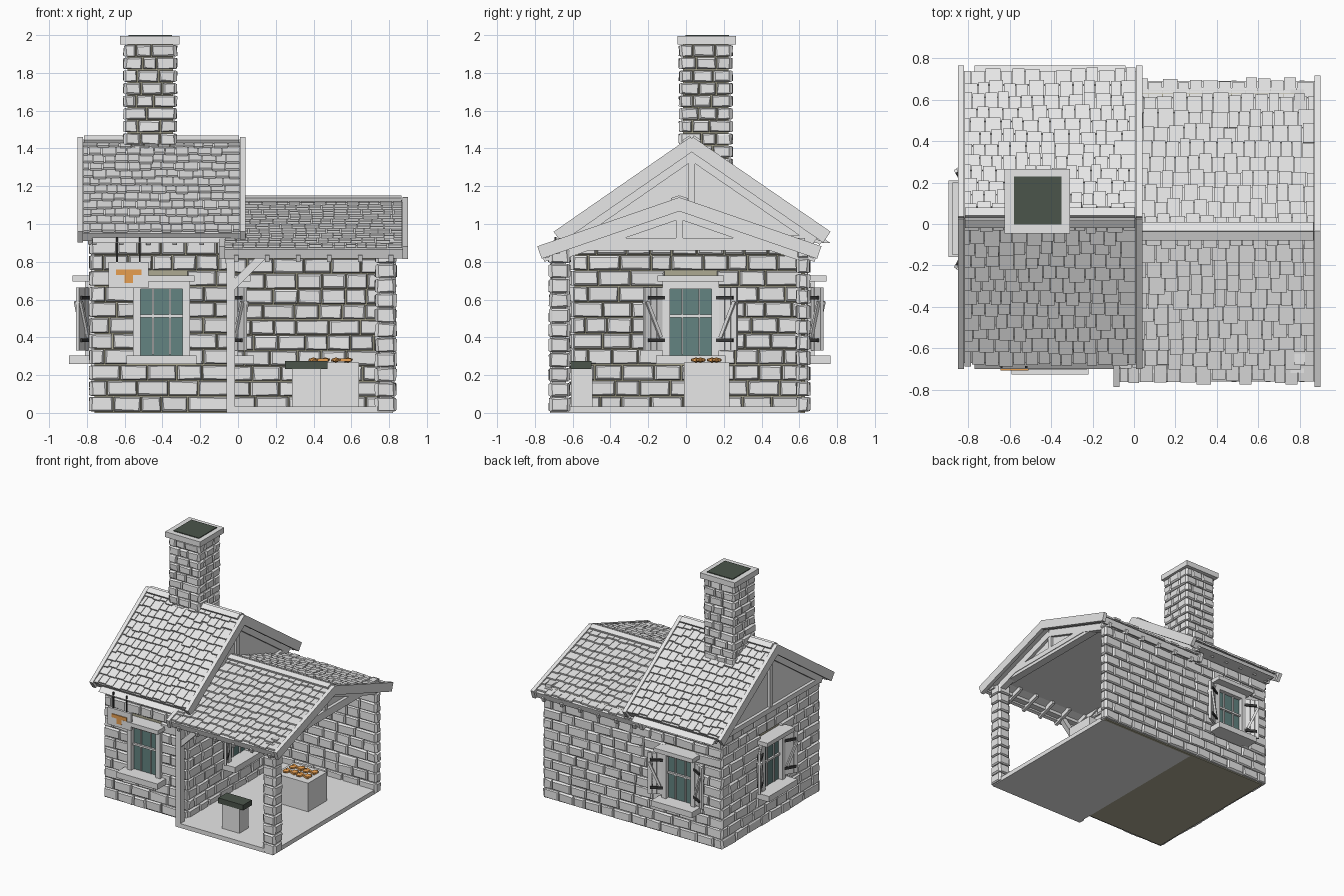
import bpy, bmesh, math, random
from mathutils import Matrix, Vector

random.seed(4)
if "Cube" in bpy.data.objects:
    bpy.data.objects.remove(bpy.data.objects["Cube"], do_unlink=True)


def material(name, rgb):
    m = bpy.data.materials.new(name)
    m.use_nodes = True
    m.diffuse_color = (*rgb, 1)
    m.node_tree.nodes["Principled BSDF"].inputs["Base Color"].default_value = (*rgb, 1)
    return m


GREY = material("pale_grey", (0.8, 0.8, 0.8))
MORTAR = material("olive_mortar", (0.42, 0.40, 0.29))
DARK = material("soot_green", (0.07, 0.09, 0.07))
IRON = material("black_iron", (0.04, 0.04, 0.04))
ORANGE = material("hot_orange", (1.0, 0.43, 0.1))
GLASS = material("teal_glass", (0.125, 0.23, 0.22))
ID = Matrix.Identity(4)


def finish(name, bm, mat):
    bmesh.ops.recalc_face_normals(bm, faces=bm.faces)
    me = bpy.data.meshes.new(name)
    bm.to_mesh(me)
    bm.free()
    me.materials.append(mat)
    ob = bpy.data.objects.new(name, me)
    bpy.context.collection.objects.link(ob)


def box(bm, lo, hi, M=ID):
    lo, hi = Vector(lo), Vector(hi)
    S = Matrix.Diagonal((*(hi - lo), 1))
    bmesh.ops.create_cube(bm, size=1, matrix=M @ Matrix.Translation((lo + hi) / 2) @ S)


def part(name, mat, *boxes, M=ID):
    bm = bmesh.new()
    for lo, hi in boxes:
        box(bm, lo, hi, M)
    finish(name, bm, mat)


def beam(bm, p0, p1, w, M=ID):
    p0, p1 = Vector(p0), Vector(p1)
    R = (p1 - p0).to_track_quat('Z', 'Y').to_matrix().to_4x4()
    box(bm, (-w / 2, -w / 2, 0), (w / 2, w / 2, (p1 - p0).length), M @ Matrix.Translation(p0) @ R)


def place(x, y, turn):
    """Wall frame: local x runs along the wall, local -y points outward."""
    return Matrix.Translation((x, y, 0)) @ Matrix.Rotation(math.radians(turn), 4, 'Z')


def stone(bm, M, a, b, z0, z1):
    """One rough block with a chamfered outer face."""
    rings = []
    for y, inset in ((0.025, 0), (0.004, 0), (-0.006, 0.007)):
        ring = []
        for x, z in ((a + inset, z0 + inset), (b - inset, z0 + inset),
                     (b - inset, z1 - inset), (a + inset, z1 - inset)):
            j = 0.004 if inset else 0
            ring.append(bm.verts.new(M @ Vector((x + random.uniform(-j, j), y + random.uniform(-j, j),
                                                 z + random.uniform(-j, j)))))
        rings.append(ring)
    bm.faces.new(rings[0])
    bm.faces.new(rings[2])
    for r, q in zip(rings, rings[1:]):
        for i in range(4):
            bm.faces.new((r[i], r[i - 1], q[i - 1], q[i]))


def masonry(bm, M, length, z0, z1, rows, width, hole=None):
    h = (z1 - z0) / rows
    for r in range(rows):
        low, high = z0 + r * h, z0 + (r + 1) * h
        spans = [(-length / 2, length / 2)]
        if hole is not None and high > 0.30 and low < 0.70:
            spans = [(-length / 2, hole - 0.135), (hole + 0.135, length / 2)]
        for start, end in spans:
            x = start
            first = True
            while x < end - 0.001:
                w = width * random.uniform(0.75, 1.25) * (0.6 if first and r % 2 else 1)
                nx = end if end - x - w < width * 0.5 else x + w
                stone(bm, M, x + 0.003, nx - 0.003, low + 0.003, high - 0.003)
                x, first = nx, False


def window(name, M, shutters):
    bars = [((s * 0.13 - 0.02, -0.03, 0.3), (s * 0.13 + 0.02, 0.02, 0.7)) for s in (-1, 1)]
    bars += [((s * 0.045 - 0.005, -0.005, 0.31), (s * 0.045 + 0.005, 0.015, 0.67)) for s in (-1, 1)]
    bars += [((-0.13, -0.03, 0.655), (0.13, 0.02, 0.695)),
             ((-0.12, -0.01, 0.505), (0.12, 0.015, 0.52)),
             ((-0.175, -0.095, 0.695), (0.175, 0.02, 0.728)),
             ((-0.185, -0.115, 0.258), (0.185, 0.02, 0.305))]
    part(name + "_frame", GREY, *bars, M=M)
    part(name + "_glass", GLASS, ((-0.12, 0.006, 0.3), (0.12, 0.02, 0.67)), M=M)
    if not shutters:
        return
    wood, hinges = bmesh.new(), bmesh.new()
    for s in (-1, 1):
        N = M @ Matrix.Translation((s * 0.155, -0.02, 0)) @ Matrix.Rotation(-s * 0.5, 4, 'Z') @ Matrix.Diagonal((s, 1, 1, 1))
        for i in range(3):
            box(wood, (i * 0.036, -0.009, 0.33), (i * 0.036 + 0.033, 0.009, 0.665), N)
        for z in (0.385, 0.61):
            for y in (-0.014, 0.014):
                box(hinges, (-0.012, y - 0.006, z - 0.01), (0.085, y + 0.006, z + 0.01), N)
        for y in (-0.014, 0.014):
            beam(wood, (0.012, y, 0.4), (0.095, y, 0.59), 0.018, N)
    finish(name + "_shutters", wood, GREY)
    finish(name + "_hinges", hinges, IRON)


def roof(name, x0, x1, ry, rz, ends, ez, gables, gz, sink, rows):
    """Gabled roof: shingles, rake boards, rafters, truss and attic."""
    deck, tiles, trim = bmesh.new(), bmesh.new(), bmesh.new()
    attic = []
    for ye in ends:
        d = Vector((0, ye - ry, ez - rz))
        L = d.length
        d.normalize()
        n = Vector((0, -d.z, d.y)) if d.y > 0 else Vector((0, d.z, -d.y))
        M = Matrix.Translation((0, ry, rz)) @ Matrix(((1, 0, 0, 0), (0, d.y, n.y, 0), (0, d.z, n.z, 0), (0, 0, 0, 1)))
        box(deck, (x0, 0, -0.03), (x1, L, 0), M)
        step = L / rows
        for r in range(rows):
            x = x0
            while x < x1 - 0.001:
                w = random.uniform(0.05, 0.078) * (0.55 if x == x0 and r % 2 else 1)
                nx = x1 if x1 - x - w < 0.03 else x + w
                drop = step * (r + 1) + random.uniform(-0.014, 0.012)
                T = M @ Matrix.Translation((0, r * step - 0.01, 0)) @ Matrix.Rotation(0.16, 4, 'X')
                box(tiles, (x + 0.002, 0, -0.004), (nx - 0.002, drop - r * step + 0.01, 0.01), T)
                x = nx
        for a in (x0 - 0.03, x1):
            box(trim, (a, -0.01, -0.045), (a + 0.03, L + 0.02, 0.025), M)
        box(trim, (x0 + 0.005, -0.01, 0.012), (x1 - 0.005, 0.035, 0.035), M)
        box(trim, (x0, L - 0.025, -0.05), (x1, L, -0.01), M)
        for i in range(6):
            x = x0 + 0.06 + i * (x1 - x0 - 0.12) / 5
            box(trim, (x - 0.012, L * 0.78, -0.065), (x + 0.012, L + 0.012, -0.03), M)
        for g, s in zip(gables, (-1, 1)):
            box(trim, (g - 0.025, 0.02, -0.085), (g + 0.025, L - 0.02, -0.03), M)
        attic.append(ry + d.y / -d.z * (rz - sink - gz))
    for g in gables:
        box(trim, (g - 0.025, ends[0] + 0.08, gz), (g + 0.025, ends[1] - 0.06, gz + 0.04))
        box(trim, (g - 0.02, ry - 0.018, gz), (g + 0.02, ry + 0.018, rz - 0.03))
    # closed attic between the gables
    tri = [(attic[0], gz), (attic[1], gz), (ry, rz - sink)]
    va, vb = [[deck.verts.new((g, y, z)) for y, z in tri] for g in gables]
    deck.faces.new(va)
    deck.faces.new(vb)
    for i in range(3):
        deck.faces.new((va[i], va[i - 1], vb[i - 1], vb[i]))
    finish(name + "_roof_deck", deck, GREY)
    finish(name + "_roof_shingles", tiles, GREY)
    finish(name + "_roof_trim", trim, GREY)


# Stone walls over mortar cores
part("house_core", MORTAR, ((-0.76, -0.59, 0), (-0.05, 0.63, 0.92)))
part("back_wall_core", MORTAR, ((-0.06, 0.61, 0), (0.81, 0.63, 0.9)))
front, left = place(-0.405, -0.61, 0), place(-0.78, 0.025, -90)
back, inner = place(0.025, 0.65, 180), place(-0.03, 0.025, 90)
walls = bmesh.new()
masonry(walls, front, 0.75, 0.005, 0.92, 11, 0.14, 0)
masonry(walls, left, 1.25, 0.005, 0.92, 11, 0.14, 0)
masonry(walls, back, 1.61, 0.005, 0.9, 11, 0.14, 0.43)
masonry(walls, inner, 1.25, 0.005, 0.92, 11, 0.14, 0)
masonry(walls, place(0.4, 0.59, 0), 0.86, 0.005, 0.9, 11, 0.14)
masonry(walls, place(0.83, 0.62, 90), 0.06, 0.005, 0.9, 11, 0.2)
finish("wall_stones", walls, GREY)

# Windows
window("front_window", front, False)
window("left_window", left, True)
window("back_window", place(-0.405, 0.65, 180), True)
window("porch_window", inner, True)

# Roofs
roof("house", -0.82, 0.01, 0.03, 1.435, (-0.67, 0.735), 0.95, (-0.77, -0.04), 0.9, 0.03, 12)
roof("porch", -0.07, 0.87, -0.035, 1.115, (-0.76, 0.69), 0.865, (-0.04, 0.8), 0.885, 0.02, 10)

# Chimney
part("chimney_core", MORTAR, ((-0.585, -0.015, 1.15), (-0.345, 0.225, 1.95)))
flue = bmesh.new()
for x, y, turn in ((0, -0.135, 0), (0.135, 0, 90), (0, 0.135, 180), (-0.135, 0, -90)):
    masonry(flue, place(x - 0.465, y + 0.105, turn), 0.27, 1.15, 1.95, 12, 0.095)
finish("chimney_stones", flue, GREY)
part("chimney_cap", GREY, ((-0.625, -0.045, 1.95), (-0.31, 0.265, 1.994)))
part("chimney_opening", DARK, ((-0.58, -0.003, 1.985), (-0.35, 0.228, 2.0)))

# Porch floor, pillar, post and beams
part("porch_floor", GREY, ((-0.05, -0.72, 0), (0.82, 0.61, 0.035)))
pillar = bmesh.new()
box(pillar, (0.75, -0.71, 0), (0.815, -0.635, 0.88))
for x, y, turn in ((0, -0.05, 0), (0.05, 0, 90), (0, 0.05, 180), (-0.05, 0, -90)):
    masonry(pillar, place(x + 0.782, y - 0.67, turn), 0.1, 0.005, 0.87, 11, 0.2)
finish("corner_pillar", pillar, GREY)
frame = bmesh.new()
box(frame, (-0.06, -0.72, 0), (-0.015, -0.67, 0.88))
box(frame, (-0.07, -0.72, 0.84), (0.85, -0.67, 0.885))
box(frame, (0.755, -0.72, 0.86), (0.82, 0.65, 0.9))
beam(frame, (-0.03, -0.695, 0.67), (0.16, -0.695, 0.86), 0.04)
finish("porch_frame", frame, GREY)

# Anvil, work table and hot iron
part("anvil_block", GREY, ((0.285, -0.61, 0.03), (0.44, -0.495, 0.232)))
part("anvil", DARK, ((0.25, -0.612, 0.232), (0.475, -0.5, 0.275)))
part("work_table", GREY, ((0.34, -0.01, 0.03), (0.64, 0.23, 0.268)))
hot = bmesh.new()
for cx, cy in ((0.43, 0.065), (0.55, 0.065), (0.43, 0.15), (0.55, 0.15)):
    for s in (-1, 1):
        M = Matrix.Translation((cx + s * 0.032, cy + s * 0.012, 0.28)) @ Matrix.Diagonal((1, 1, 0.45, 1))
        bmesh.ops.create_icosphere(hot, subdivisions=1, radius=0.03, matrix=M)
    beam(hot, (cx - 0.05, cy + 0.02, 0.28), (cx + 0.05, cy - 0.02, 0.28), 0.016)
finish("hot_iron", hot, ORANGE)

# Hanging sign
part("sign_board", GREY, ((-0.685, -0.7, 0.66), (-0.475, -0.68, 0.8)))
part("sign_emblem", ORANGE, ((-0.645, -0.707, 0.73), (-0.51, -0.699, 0.758)),
     ((-0.6, -0.707, 0.688), (-0.555, -0.699, 0.73)))
part("sign_hangers", IRON, *[((x - 0.005, -0.695, 0.8), (x + 0.005, -0.685, 0.93)) for x in (-0.64, -0.52)])
